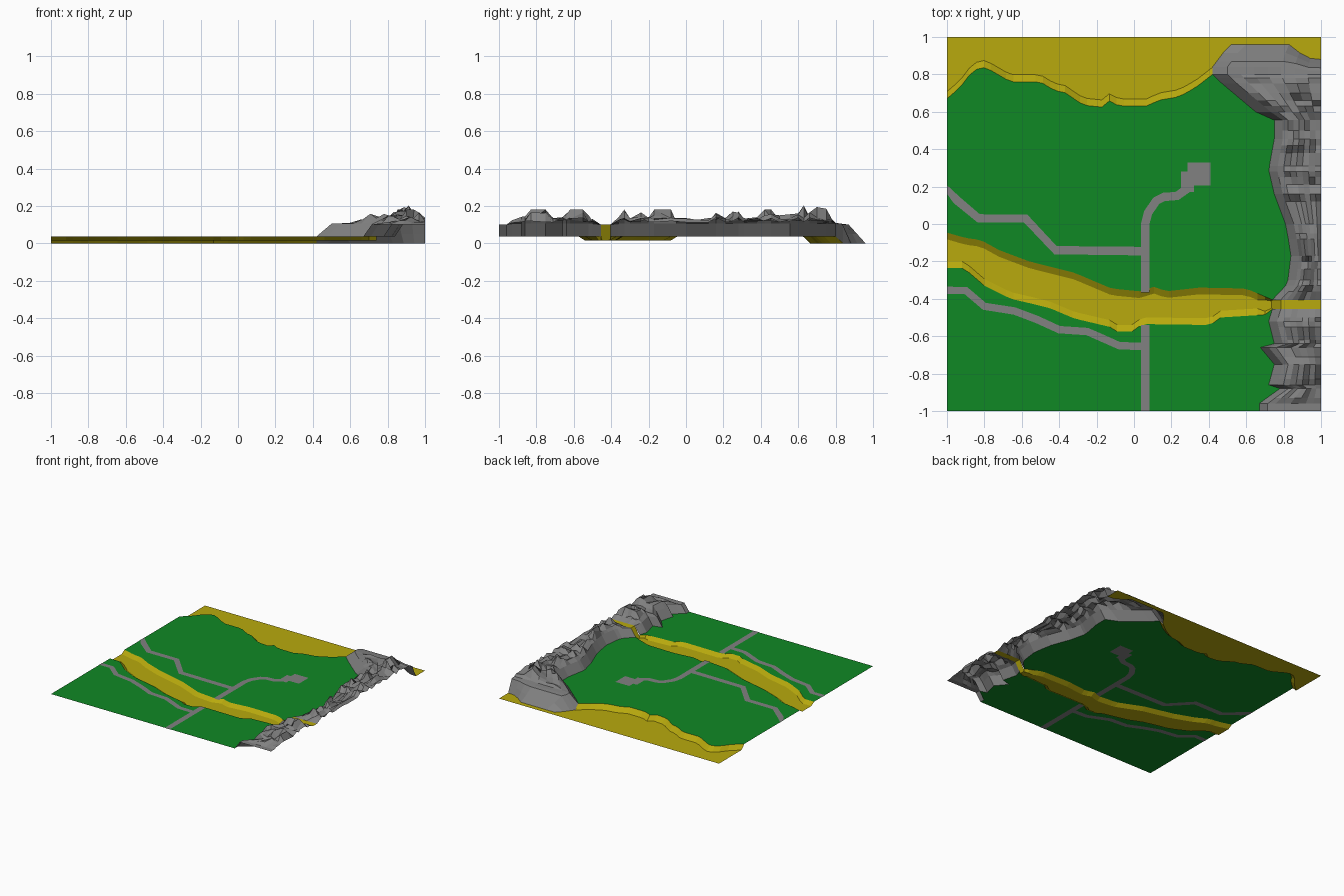
import bpy, bmesh, random

if "Cube" in bpy.data.objects:
    bpy.data.objects.remove(bpy.data.objects["Cube"])
random.seed(7)

LAND, BED, CLIFF = 0.037, 0.015, 0.105


def material(name, rgb):
    m = bpy.data.materials.new(name)
    m.diffuse_color = (*rgb, 1)
    m.use_nodes = True
    m.node_tree.nodes["Principled BSDF"].inputs["Base Color"].default_value = m.diffuse_color
    return m


GREEN = material("grass green", (0.005, 0.25, 0.018))
YELLOW = material("sand yellow", (0.48, 0.40, 0.004))
GREY = material("stone grey", (0.22, 0.22, 0.22))


def interp(pts, t):
    """Piecewise linear lookup in a list of (t, value) pairs."""
    if t <= pts[0][0]:
        return pts[0][1]
    for (a, va), (b, vb) in zip(pts, pts[1:]):
        if t <= b:
            return va + (vb - va) * (t - a) / (b - a)
    return pts[-1][1]


def build(name, polys, mat):
    """Open sheet made from polygons, all facing up."""
    bm = bmesh.new()
    for p in polys:
        bm.faces.new([bm.verts.new(c) for c in p])
    bmesh.ops.remove_doubles(bm, verts=bm.verts, dist=0.0002)
    bmesh.ops.triangulate(bm, faces=[f for f in bm.faces if len(f.verts) > 4])
    bm.normal_update()
    for f in bm.faces:
        if f.normal.z < 0:
            f.normal_flip()
    me = bpy.data.meshes.new(name)
    bm.to_mesh(me)
    bm.free()
    me.materials.append(mat)
    ob = bpy.data.objects.new(name, me)
    bpy.context.collection.objects.link(ob)


def strip(a, b):
    """Quads between two matching point rows."""
    return [(a[i], a[i + 1], b[i + 1], b[i]) for i in range(len(a) - 1)]


def samples(a, b, n):
    return [a + (b - a) * i / n for i in range(n + 1)]


# --- outlines -------------------------------------------------------------
COAST = [(-1, .67), (-.93, .73), (-.87, .81), (-.82, .84), (-.78, .83), (-.66, .76),
         (-.5, .76), (-.42, .71), (-.38, .71), (-.27, .635), (-.17, .625), (-.13, .66),
         (-.08, .63), (.08, .63), (.12, .66), (.24, .68), (.33, .73), (.42, .80)]
RIVER_N = [(-1, -.046), (-.9, -.075), (-.82, -.085), (-.72, -.14), (-.56, -.2), (-.32, -.26),
           (-.25, -.29), (-.12, -.345), (.03, -.36), (.11, -.335), (.17, -.36), (.35, -.34),
           (.6, -.345), (.74, -.405)]
RIVER_S = [(-1, -.235), (-.91, -.235), (-.8, -.33), (-.66, -.40), (-.53, -.43), (-.45, -.45),
           (-.32, -.505), (-.13, -.55), (-.09, -.575), (0, -.575), (.04, -.535), (.41, -.54),
           (.46, -.50), (.7, -.485), (.74, -.455)]
# inner mountain edge: (y, x)
FOOT = [(-1, .67), (-.96, .67), (-.93, .71), (-.88, .78), (-.86, .72), (-.75, .75),
        (-.66, .675), (-.64, .75), (-.52, .72), (-.455, .74), (-.405, .74), (-.32, .82),
        (-.16, .84), (0, .81), (.16, .75), (.29, .72), (.455, .75), (.555, .75), (.6, .65),
        (.76, .46), (.8, .42), (.84, .42), (.92, .48), (.96, .52)]
# ridge height along y and greatest height along x
RIDGE = [(-1, .1), (-.95, .1), (-.92, .135), (-.86, .145), (-.83, .18), (-.75, .18), (-.71, .135),
         (-.66, .14), (-.62, .18), (-.55, .18), (-.5, .13), (-.455, .1), (-.405, .1), (-.36, .14),
         (-.33, .18), (-.3, .135), (-.24, .165), (-.2, .14), (-.17, .18), (-.08, .18), (-.05, .135),
         (.12, .135), (.17, .17), (.21, .135), (.25, .17), (.28, .17), (.31, .135), (.38, .14),
         (.42, .18), (.46, .205), (.5, .15), (.6, .16), (.63, .205), (.66, .165), (.7, .2),
         (.75, .185), (.78, .13), (.8, .11), (.87, .1), (.915, .05), (.96, 0)]
PEAK_X = [(.5, .105), (.6, .11), (.75, .185), (.8, .15), (.85, .18), (.92, .205), (.97, .17), (1, .14)]


# --- mountain ridge -------------------------------------------------------
def mountain_row(y):
    x0, top = interp(FOOT, y), interp(RIDGE, y)
    wall = .08 if y > .58 else .045
    end = 1.0
    xs = [x0, x0 + wall] + samples(x0 + wall, end, 7)[1:]
    peak = min(range(3, 8), key=lambda i: abs(xs[i] - .9 + random.uniform(-.05, .05)))
    row = []
    for i, x in enumerate(xs):
        z = min(top, CLIFF)
        if i == 0:
            z = LAND if y < .81 else 0
        elif i > 1 and top > CLIFF:
            rise = 1 if i == peak else random.choice((.25, .4, .6, .9))
            z += max(0, min(top, interp(PEAK_X, x)) - CLIFF) * rise
        # the seaward end bends back near the right-hand border
        k = interp([(.83, 1), (.92, .55), (1, .5)], x)
        row.append((x, y if y < .8 else .8 + (y - .8) * k, z))
    return row


def ridge_rows(a, b):
    ys = sorted({round(p[0], 3) for p in FOOT + RIDGE if a <= p[0] <= b})
    ys = [y for i, y in enumerate(ys) if i in (0, len(ys) - 1) or y - ys[i - 1] > .012]
    return [mountain_row(y) for y in ys]


south_rows = ridge_rows(-1, -.455)
north_rows = ridge_rows(-.405, .96)
for name, rows in (("south_mountain", south_rows), ("north_mountain", north_rows)):
    build(name, [q for a, b in zip(rows, rows[1:]) for q in strip(a, b)], GREY)

# --- sea and its bank -----------------------------------------------------
xs = samples(-1, .42, 36)
coast_top = [(x, interp(COAST, x), LAND) for x in xs]
coast_low = [(x, interp(COAST, x) + .038, 0) for x in xs]
build("sea_bank", strip(coast_top, coast_low), YELLOW)
rim = [r[0] for r in north_rows if r[0][1] > .83]
build("sea", [coast_low + rim + north_rows[-1][1:] + [(1, 1, 0), (-1, 1, 0)]], YELLOW)

# --- river: two banks, bed, and the channel rising through the mountains --
xs = samples(-1, .74, 44)
n_top = [(x, interp(RIVER_N, x), LAND) for x in xs]
s_top = [(x, interp(RIVER_S, x), LAND) for x in xs]
inset = [.036 * min(1, max(.2, (.74 - x) / .08)) for x in xs]
n_low = [(x, y - d, BED) for (x, y, z), d in zip(n_top, inset)]
s_low = [(x, y + d, BED) for (x, y, z), d in zip(s_top, inset)]
build("river_banks", strip(n_top, n_low) + strip(s_low, s_top), YELLOW)
build("river_bed", strip(n_low, s_low), YELLOW)
channel = [(.735, BED), (.785, .1), (1, .1)]
build("mountain_channel", strip([(x, -.405, z) for x, z in channel],
                                [(x, -.455, z) for x, z in channel]), YELLOW)

# --- grass plains ---------------------------------------------------------
build("south_plain", [[(-1, -1, LAND)] + [r[0] for r in south_rows[:-1]] + s_top[::-1]], GREEN)
feet = [r[0] for r in north_rows if r[0][1] < .79]
build("north_plain", [n_top + feet[1:] + coast_top[::-1]], GREEN)


# --- roads: thin sheets just above and below the grass --------------------
def road(name, path, w=.023):
    left, right = [], []
    for i, (x, y) in enumerate(path):
        ax, ay = path[max(i - 1, 0)]
        bx, by = path[min(i + 1, len(path) - 1)]
        dx, dy = bx - ax, by - ay
        n = (dx * dx + dy * dy) ** .5
        if i in (0, len(path) - 1) and abs(x) == 1:
            dx, dy, n = 1, 0, 1        # square cut at the border
        left.append((x - dy / n * w, y + dx / n * w))
        right.append((x + dy / n * w, y - dx / n * w))
    plates(name, strip(left, right))


def plates(name, quads):
    for tag, z in (("top", LAND + .0015), ("underside", LAND - .0015)):
        build(f"{name}_{tag}", [[(x, y, z) for x, y in q] for q in quads], GREY)


road("south_road", [(.06, -1), (.06, -.54)])
road("north_road", [(.06, -.365), (.06, 0), (.075, .06), (.12, .125), (.16, .145), (.23, .15), (.30, .2)])
road("west_road", [(-1, .185), (-.95, .13), (-.83, .03), (-.58, .03), (-.42, -.14), (.04, -.145)])
road("river_road", [(-1, -.355), (-.9, -.355), (-.8, -.44), (-.64, -.465), (-.52, -.51), (-.4, -.565),
                    (-.25, -.575), (-.17, -.61), (-.08, -.65), (.04, -.655)], .02)


def box(x0, x1, y0, y1):
    return [(x0, y0), (x1, y0), (x1, y1), (x0, y1)]


plates("village_square", [box(.25, .32, .17, .28), box(.32, .41, .205, .28), box(.285, .41, .28, .33)])
